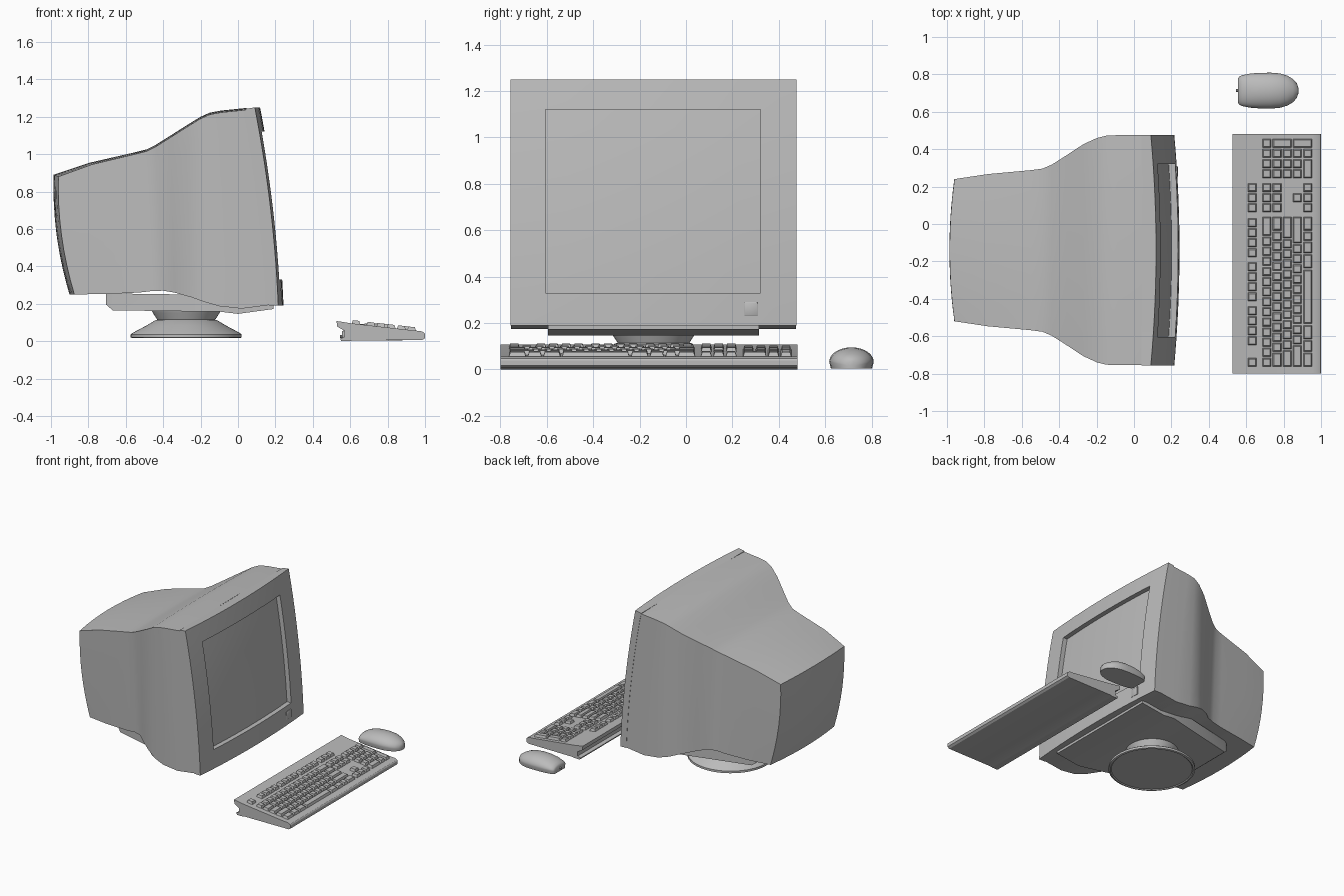
import bpy, bmesh, math
from mathutils import Vector

if "Cube" in bpy.data.objects:
    bpy.data.objects.remove(bpy.data.objects["Cube"])

grey = bpy.data.materials.new("plain_grey")
grey.use_nodes = True
GREY = (0.5, 0.5, 0.5, 1)
grey.diffuse_color = GREY
grey.node_tree.nodes["Principled BSDF"].inputs["Base Color"].default_value = GREY

MID = -0.14  # monitor centre line in y


def finish(name, bm, angle=35):
    bmesh.ops.recalc_face_normals(bm, faces=bm.faces)
    mesh = bpy.data.meshes.new(name)
    bm.to_mesh(mesh)
    bm.free()
    mesh.materials.append(grey)
    ob = bpy.data.objects.new(name, mesh)
    bpy.context.collection.objects.link(ob)
    bpy.ops.object.select_all(action='DESELECT')
    ob.select_set(True)
    bpy.context.view_layer.objects.active = ob
    bpy.ops.object.shade_smooth_by_angle(angle=math.radians(angle))
    return ob


def loft(bm, rings, cap_start=True, cap_end=True):
    rows = [[bm.verts.new(p) for p in ring] for ring in rings]
    n = len(rows[0])
    for a, b in zip(rows, rows[1:]):
        for i in range(n):
            j = (i + 1) % n
            bm.faces.new((a[i], a[j], b[j], b[i]))
    if cap_start:
        bm.faces.new(rows[0])
    if cap_end:
        bm.faces.new(rows[-1])


def lathe(name, profile, cx, cy, sides=48):
    bm = bmesh.new()
    loft(bm, [[(cx + r * math.cos(math.tau * k / sides), cy + r * math.sin(math.tau * k / sides), z)
               for k in range(sides)] for r, z in profile])
    return finish(name, bm)


# Monitor housing: stations of top x, top z, bottom x, bottom z, half width, bow
stations = [
    (-.96, .88, -.875, .25, .38, -.026),
    (-.78, .945, -.72, .252, .407, -.01),
    (-.55, 1.0, -.53, .26, .428, 0),
    (-.49, 1.015, -.46, .268, .436, 0),
    (-.44, 1.04, -.4, .27, .457, 0),
    (-.36, 1.09, -.34, .26, .508, 0),
    (-.27, 1.147, -.25, .235, .567, 0),
    (-.2, 1.19, -.18, .21, .599, 0),
    (-.15, 1.212, -.1, .187, .612, 0),
    (-.09, 1.223, .02, .174, .615, .01),
    (.045, 1.237, .18, .195, .615, .02),
]
STEPS = 8
edge = [-1 + 2 * i / STEPS for i in range(STEPS)]
square = ([(u, -1) for u in edge] + [(1, v) for v in edge]
          + [(-u, 1) for u in edge] + [(-1, -v) for v in edge])


def housing_ring(station, scale=1):
    xt, zt, xb, zb, w, bow = station
    ring = []
    for u, v in square:
        u, v = u * scale, v * scale
        f = (v + 1) / 2
        x = xt + (xb - xt) * f + bow * (1 - v * v) + min(bow, 0) * (1 - u * u)
        z = zt + (zb - zt) * f + .01 * (1 - u * u) * max(-v, 0)
        ring.append((x, MID + w * u, z))
    return ring


bm = bmesh.new()
back = [housing_ring(stations[0], s) for s in (.05, .3, .55, .8)]
loft(bm, back + [housing_ring(s) for s in stations], cap_end=False)
finish("monitor_housing", bm)


# Bezel and screen share one curved front
def front_x(y, z):
    f = (1.25 - z) / 1.05
    u = (y - MID) / .615
    return .09 + .125 * f + .08 * f * (1 - f) + .028 * (1 - u * u)


def span(a, b, n):
    return [a + (b - a) * i / n for i in range(n)]


def front_sheet(ys, zs, inset, keep):
    bm = bmesh.new()
    grid = [[bm.verts.new((front_x(y, z) - inset, y, z)) for z in zs] for y in ys]
    for i in range(len(ys) - 1):
        for j in range(len(zs) - 1):
            if keep((ys[i] + ys[i + 1]) / 2, (zs[j] + zs[j + 1]) / 2):
                bm.faces.new((grid[i][j], grid[i + 1][j], grid[i + 1][j + 1], grid[i][j + 1]))
    return bm


Y0, Y1, Z0, Z1 = -.605, .32, .33, 1.12  # screen opening
ys = span(MID - .617, Y0, 2) + span(Y0, Y1, 10) + [Y1, .4, MID + .617]
zs = span(.19, Z0, 2) + span(Z0, Z1, 10) + [Z1, 1.185, 1.25]
bm = front_sheet(ys, zs, 0, lambda y, z: not (Y0 < y < Y1 and Z0 < z < Z1))
bmesh.ops.delete(bm, geom=[v for v in bm.verts if not v.link_faces], context='VERTS')
extruded = bmesh.ops.extrude_face_region(bm, geom=bm.faces[:])["geom"]
for v in extruded:
    if isinstance(v, bmesh.types.BMVert):
        v.co.x = front_x(MID + .615, v.co.z) - .05
        v.co.z += (v.co.z > 1.24) * -.008
finish("bezel", bm)
bm = front_sheet(span(Y0, Y1, 10) + [Y1], span(Z0, Z1, 10) + [Z1], .035, lambda y, z: True)
finish("screen", bm)


def frustum(bm, x0, x1, y0, y1, base, height, taper):
    """Tapered block whose base follows the height function base(x)."""
    def ring(t, h):
        return [(x, y, base(x) + h) for x, y in ((x0 + t, y0 + t), (x1 - t, y0 + t),
                                                 (x1 - t, y1 - t), (x0 + t, y1 - t))]
    loft(bm, [ring(0, -.004), ring(taper, height)])


# Power button
bm = bmesh.new()
bx = front_x(.28, .26)
loft(bm, [[(bx + d, .28 + a * s, .26 + b * s) for a, b in ((-1, -1), (1, -1), (1, 1), (-1, 1))]
          for d, s in ((-.02, .03), (.004, .03), (.007, .025))])
finish("power_button", bm)

# Tray under the housing: x, half width, bottom z, top z
bm = bmesh.new()
tray = [(-.705, .29, .195, .255), (-.67, .31, .165, .255), (-.3, .4, .16, .25),
        (-.1, .45, .158, .2), (0, .455, .146, .2), (.19, .455, .172, .2)]
loft(bm, [[(x, MID - w, b), (x, MID + w, b), (x, MID + w, t), (x, MID - w, t)]
          for x, w, b, t in tray])
finish("under_tray", bm)
# Closing panel between tray and bezel
bm = bmesh.new()
under = [s for s in stations if s[2] > -.45]
for a, b in zip(under, under[1:]):
    bm.faces.new([bm.verts.new((s[2], MID + side * s[4], s[3]))
                  for s, side in ((a, -1), (a, 1), (b, 1), (b, -1))])
finish("under_panel", bm)

# Swivel stand
lathe("swivel_neck", [(.185, .17), (.178, .15), (.155, .115), (.15, .1)], -.277, MID)
lathe("stand_base", [(.15, .116), (.165, .112), (.21, .085), (.285, .045), (.297, .036),
                     (.297, .02), (.285, .016), (.278, .022)], -.277, MID, 64)

# Keyboard case, a profile run along y
profile = [(.527, .108), (.6, .096), (.95, .056), (.975, .055), (.995, .046), (1, .038), (1, .016),
           (.985, .006), (.61, .004), (.6, 0), (.553, 0), (.545, .014), (.57, .022), (.57, .055),
           (.53, .078)]
bm = bmesh.new()
loft(bm, [[(x, y, z) for x, z in profile] for y in (-.8, .48)])
finish("keyboard_case", bm, 25)

# Keys
UNIT, ROW, TOP = .054, .0545, .683


def deck(x):
    return .096 - (x - .6) * .114


bm = bmesh.new()


def key(row, y, units=1, rows=1):
    x = TOP + row * ROW
    frustum(bm, x + .003, x + ROW * rows - .003, y + .003, y + UNIT * units - .003,
            deck, .018, .007)


main_rows = [[1] * 13 + [2], [1.5] + [1] * 12 + [1.5], [1.75] + [1] * 11 + [2.25],
             [2.25] + [1] * 10 + [2.75], [1.5, 1.25, 1.5, 5.5, 1.5, 1.25, 1, 1.5]]
for r, widths in enumerate(main_rows):
    y = -.767
    for w in widths:
        key(r, y, w)
        y += w * UNIT
# Function row
for start, count in ((-.767, 1), (-.652, 4), (-.417, 4), (-.182, 4), (.06, 3)):
    for k in range(count):
        key(-1.45, start + k * UNIT)
# Navigation and arrow keys
for r, cols in ((0, (0, 1, 2)), (1, (0, 1, 2)), (3, (1,)), (4, (0, 1, 2))):
    for c in cols:
        key(r, .06 + c * UNIT)
# Number pad
PAD = .242
for r in range(4):
    for c in range(3):
        key(r, PAD + c * UNIT)
key(0, PAD + 3 * UNIT)
key(1, PAD + 3 * UNIT, 1, 2)
key(3, PAD + 3 * UNIT, 1, 2)
key(4, PAD, 2)
key(4, PAD + 2 * UNIT)
finish("keys", bm, 20)

# Mouse: x, half width, height
shape = [(.555, .062, .035), (.562, .075, .046), (.58, .083, .056), (.62, .091, .072),
         (.67, .095, .081), (.73, .096, .083), (.78, .092, .079), (.82, .08, .068),
         (.85, .062, .054), (.87, .04, .04), (.88, .012, .025)]
bm = bmesh.new()
ARC = 20
loft(bm, [[(x, .713 + w * .92, .003)]
          + [(x, .713 + w * math.cos(math.pi * k / ARC), .012 + .02 * w / .096
              + (h - .02 * w / .096) * math.sin(math.pi * k / ARC)) for k in range(ARC + 1)]
          + [(x, .713 - w * .92, .003)] for x, w, h in shape])
finish("mouse_body", bm, 50)
bm = bmesh.new()
loft(bm, [[(x, .713 + .008 * math.cos(k * math.tau / 10), .025 + .008 * math.sin(k * math.tau / 10))
           for k in range(10)] for x in (.545, .57)])
finish("mouse_cable_stub", bm)
